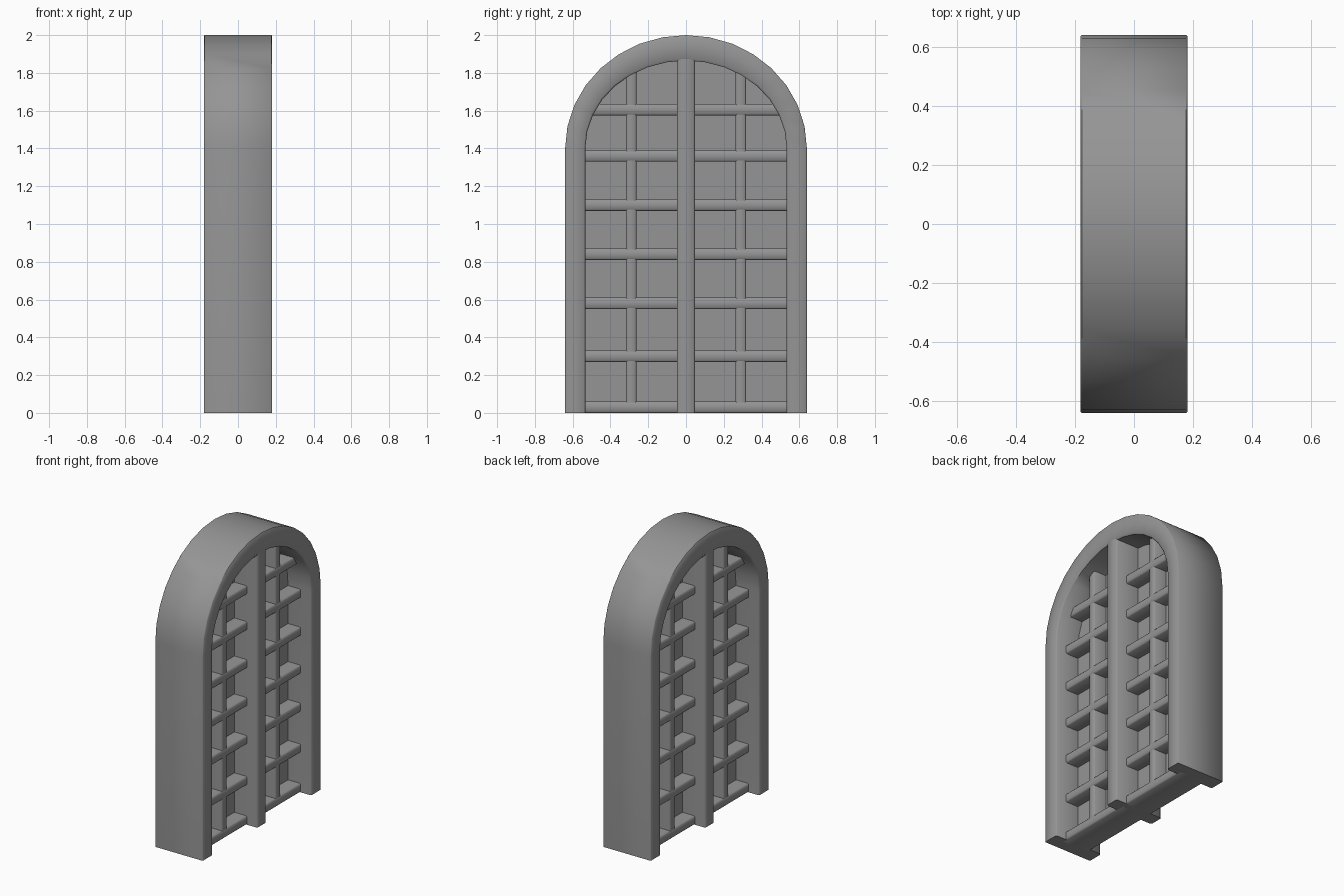
import bpy, bmesh, math

if "Cube" in bpy.data.objects:
    bpy.data.objects.remove(bpy.data.objects["Cube"])

SPRING = 1.40          # height where the arch starts
OUT_Y, OUT_Z = 0.64, 0.60
IN_Y, IN_Z = 0.533, 0.465
DEPTH = 0.181
SEG = 16

dark = bpy.data.materials.new("dark_grey")
dark.diffuse_color = (0.3, 0.3, 0.3, 1)
dark.use_nodes = True
dark.node_tree.nodes["Principled BSDF"].inputs["Base Color"].default_value = dark.diffuse_color


def outline(ry, rz):
    """Arched path in (y, z), from one foot over the top to the other."""
    arc = [(ry * math.cos(math.pi * i / SEG), SPRING + rz * math.sin(math.pi * i / SEG))
           for i in range(SEG + 1)]
    return [(ry, 0.0)] + arc + [(-ry, 0.0)]


def finish(bm, name, angle=50):
    bmesh.ops.recalc_face_normals(bm, faces=bm.faces)
    me = bpy.data.meshes.new(name)
    bm.to_mesh(me)
    bm.free()
    me.materials.append(dark)
    ob = bpy.data.objects.new(name, me)
    bpy.context.collection.objects.link(ob)
    bpy.ops.object.select_all(action='DESELECT')
    ob.select_set(True)
    bpy.context.view_layer.objects.active = ob
    bpy.ops.object.shade_smooth_by_angle(angle=math.radians(angle))
    return ob


def bar(name, y0, y1, z0, z1, half_depth, bevel, axis):
    """Box bar through the glass with its long edges (along axis) softened."""
    bm = bmesh.new()
    bmesh.ops.create_cube(bm, size=1)
    for v in bm.verts:
        v.co.x *= 2 * half_depth
        v.co.y = (y0 + y1) / 2 + v.co.y * (y1 - y0)
        v.co.z = (z0 + z1) / 2 + v.co.z * (z1 - z0)
    long_edges = [e for e in bm.edges
                  if abs((e.verts[0].co - e.verts[1].co).normalized()[axis]) > 0.9]
    bmesh.ops.bevel(bm, geom=long_edges, offset=bevel, segments=1, affect='EDGES')
    return finish(bm, name)


# Arched frame: near-square section swept between the outer and inner outlines
front = [(0.0, DEPTH - 0.004), (0.04, DEPTH), (0.92, DEPTH), (1.0, DEPTH - 0.008)]
section = front + [(t, -x) for t, x in reversed(front)]
bm = bmesh.new()
rings = []
for (oy, oz), (iy, iz) in zip(outline(OUT_Y, OUT_Z), outline(IN_Y, IN_Z)):
    rings.append([bm.verts.new((x, oy + (iy - oy) * t, oz + (iz - oz) * t))
                  for t, x in section])
n = len(section)
for a, b in zip(rings, rings[1:]):
    for i in range(n):
        j = (i + 1) % n
        bm.faces.new((a[i], a[j], b[j], b[i]))
bm.faces.new(rings[0])
bm.faces.new(rings[-1])
finish(bm, "arched_frame")

# Glass pane, edges buried in the frame
bm = bmesh.new()
sheets = [[bm.verts.new((x, y, z)) for y, z in outline(IN_Y + 0.02, IN_Z + 0.02)]
          for x in (-0.006, 0.006)]
for s in sheets:
    bm.faces.new(s)
for i in range(len(sheets[0])):
    j = (i + 1) % len(sheets[0])
    bm.faces.new((sheets[0][i], sheets[0][j], sheets[1][j], sheets[1][i]))
finish(bm, "glass_pane")

# Centre post
bar("centre_post", -0.048, 0.048, 0.0, 1.93, DEPTH - 0.001, 0.009, 2)

# Horizontal glazing bars, clipped to the arch
for k, z in enumerate((0.03, 0.30, 0.58, 0.84, 1.10, 1.36, 1.605)):
    half = IN_Y
    if z > SPRING:
        half = IN_Y * math.sqrt(1 - ((z - SPRING) / IN_Z) ** 2)
    half += 0.03
    bar(f"horizontal_bar_{k}", -half, half, z - 0.03, z + 0.03, 0.101, 0.007, 1)

# Vertical glazing bars
for side, label in ((-1, "left"), (1, "right")):
    y = side * 0.29
    top = SPRING + IN_Z * math.sqrt(1 - (0.29 / IN_Y) ** 2) + 0.03
    bar(f"vertical_bar_{label}", y - 0.027, y + 0.027, 0.01, top, 0.1, 0.006, 2)
